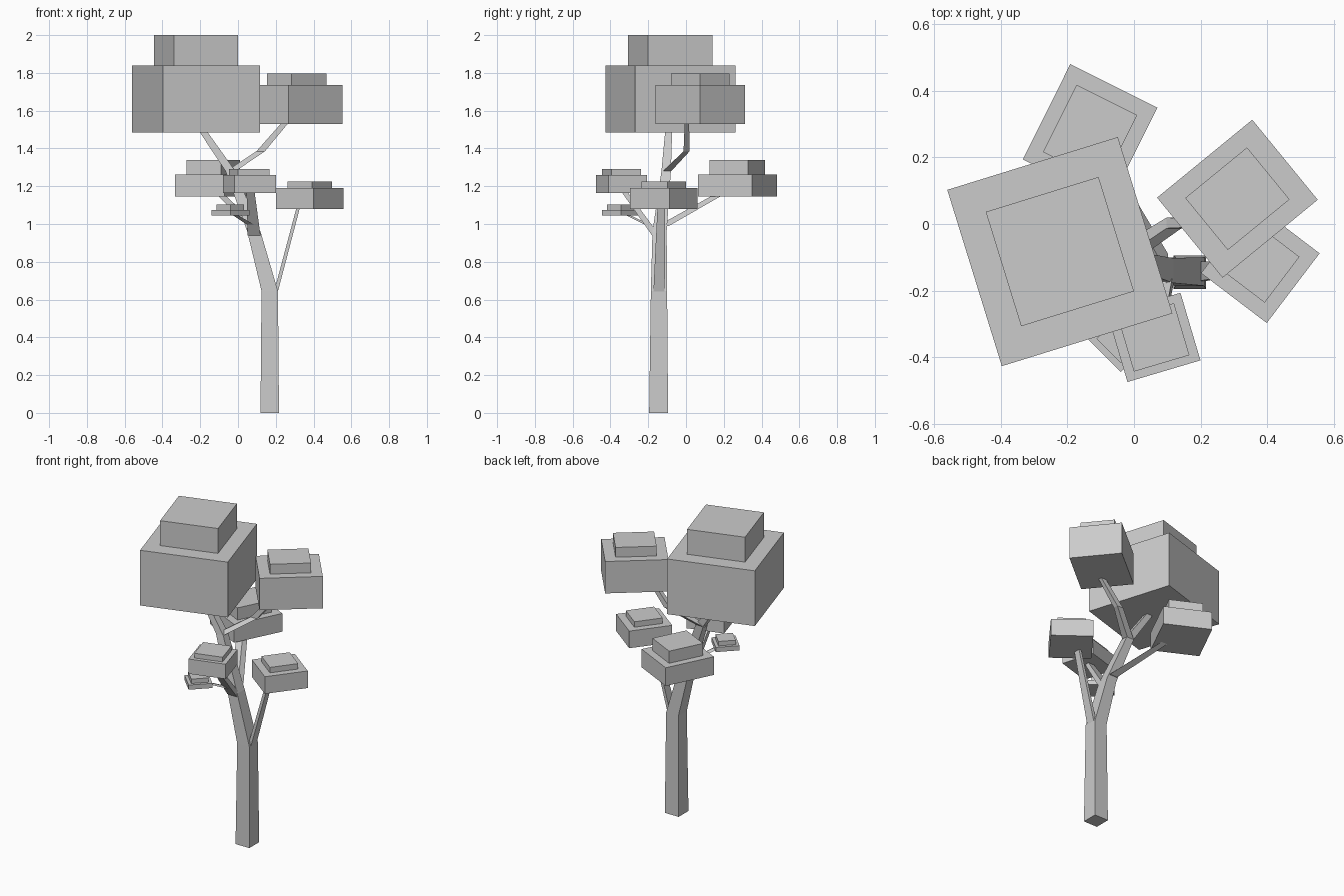
import bpy, bmesh, math
from mathutils import Matrix

if "Cube" in bpy.data.objects:
    bpy.data.objects.remove(bpy.data.objects["Cube"])


def limb(name, stations):
    """Four-sided tapering limb; each station is x, y, z, width_x, width_y."""
    bm = bmesh.new()
    rings = []
    for x, y, z, wx, wy in stations:
        rings.append([bm.verts.new((x + sx * wx / 2, y + sy * wy / 2, z))
                      for sx, sy in ((-1, -1), (1, -1), (1, 1), (-1, 1))])
    for a, b in zip(rings, rings[1:]):
        for i in range(4):
            j = (i + 1) % 4
            bm.faces.new((a[i], a[j], b[j], b[i]))
    bm.faces.new(rings[0][::-1])
    bm.faces.new(rings[-1])
    bmesh.ops.recalc_face_normals(bm, faces=bm.faces)
    finish(name, bm)


def finish(name, bm):
    mesh = bpy.data.meshes.new(name)
    bm.to_mesh(mesh)
    bm.free()
    bpy.context.collection.objects.link(bpy.data.objects.new(name, mesh))


def foliage(name, x, y, angle, lower, upper, z0, z1, z2):
    """Two stacked, turned boxes: a wide lower tier and a smaller cap."""
    bm = bmesh.new()
    for (w, d), lo, hi in ((lower, z0, z1), (upper, z1, z2)):
        m = (Matrix.Translation((x, y, (lo + hi) / 2))
             @ Matrix.Rotation(math.radians(angle), 4, 'Z')
             @ Matrix.Diagonal((w, d, hi - lo, 1)))
        bmesh.ops.create_cube(bm, size=1, matrix=m)
    finish(name, bm)


# Trunk, bending left towards the crown
limb("trunk", [(.168, -.145, 0, .098, .1), (.168, -.143, .645, .087, .086),
               (.084, -.14, .96, .07, .075), (-.04, -.105, 1.28, .052, .05),
               (-.205, -.09, 1.52, .04, .035)])

# Branches
limb("right_upper_branch", [(-.045, -.105, 1.275, .05, .045), (.12, .003, 1.385, .045, .032),
                            (.27, .005, 1.56, .035, .022)])
limb("right_lower_branch", [(.198, -.143, .63, .02, .06), (.325, -.13, 1.11, .018, .04)])
limb("back_branch", [(.075, -.12, .99, .055, .06), (-.1, .19, 1.165, .04, .05)])
limb("front_branch", [(.085, -.16, .94, .068, .04), (.065, -.34, 1.19, .04, .03)])
limb("small_branch", [(.085, -.18, .985, .04, .03), (-.035, -.335, 1.06, .025, .02)])

# Foliage tiers: centre, turn, lower size, upper size, heights
foliage("crown_foliage", -.223, -.083, 17.2, (.537, .555), (.355, .36), 1.485, 1.84, 2.0)
foliage("right_upper_foliage", .311, .076, 39.3, (.37, .311), (.24, .202), 1.53, 1.735, 1.798)
foliage("right_lower_foliage", .38, -.118, -37.2, (.248, .263), (.164, .173), 1.08, 1.19, 1.225)
foliage("back_foliage", -.132, .272, -26.5, (.293, .32), (.204, .226), 1.145, 1.262, 1.34)
foliage("front_foliage", .06, -.341, 16.5, (.229, .212), (.174, .163), 1.165, 1.26, 1.29)
foliage("small_foliage", -.04, -.345, 45, (.141, .141), (.103, .103), 1.045, 1.075, 1.103)
